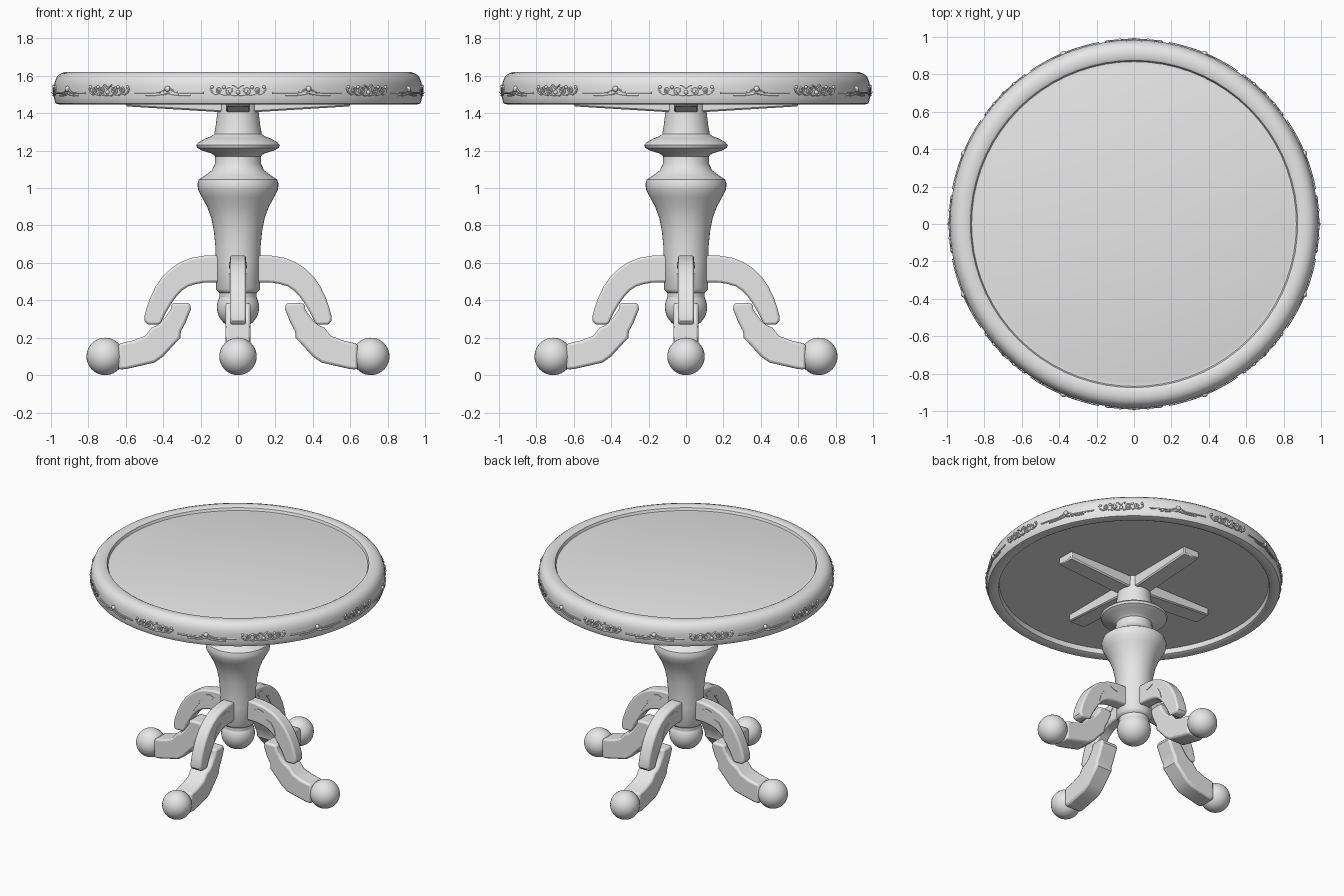
import bpy, bmesh, math
from mathutils import Matrix, Vector

if "Cube" in bpy.data.objects:
    bpy.data.objects.remove(bpy.data.objects["Cube"])

grey = bpy.data.materials.new("plain grey")
grey.diffuse_color = (0.8, 0.8, 0.8, 1)
grey.use_nodes = True
grey.node_tree.nodes["Principled BSDF"].inputs["Base Color"].default_value = grey.diffuse_color


def add(name, data, angle=35):
    ob = bpy.data.objects.new(name, data)
    bpy.context.collection.objects.link(ob)
    data.materials.append(grey)
    bpy.ops.object.select_all(action='DESELECT')
    ob.select_set(True)
    bpy.context.view_layer.objects.active = ob
    if ob.type == 'CURVE':
        bpy.ops.object.convert(target='MESH')
        ob = bpy.context.object
    bpy.ops.object.shade_smooth_by_angle(angle=math.radians(angle))
    return ob


def finish(name, bm, angle=35):
    bmesh.ops.recalc_face_normals(bm, faces=bm.faces)
    me = bpy.data.meshes.new(name)
    bm.to_mesh(me)
    bm.free()
    return add(name, me, angle)


def lathe(name, profile, sides, angle=35):
    """Spin an (r, z) profile that starts and ends on the axis."""
    bm = bmesh.new()
    vs = [bm.verts.new((r, 0, z)) for r, z in profile]
    es = [bm.edges.new(p) for p in zip(vs, vs[1:])]
    bmesh.ops.spin(bm, geom=vs + es, axis=(0, 0, 1), cent=(0, 0, 0),
                   angle=2 * math.pi, steps=sides, use_duplicate=False)
    bmesh.ops.remove_doubles(bm, verts=bm.verts, dist=1e-4)
    return finish(name, bm, angle)


def prism(name, outline, width, turn, bevel=0.0, segs=2):
    """Extrude an (r, z) outline sideways, then turn it around the z axis."""
    bm = bmesh.new()
    f = bm.faces.new([bm.verts.new((r, -width / 2, z)) for r, z in outline])
    ext = bmesh.ops.extrude_face_region(bm, geom=[f])
    bmesh.ops.translate(bm, vec=(0, width, 0),
                        verts=[v for v in ext["geom"] if isinstance(v, bmesh.types.BMVert)])
    bmesh.ops.rotate(bm, verts=bm.verts, matrix=Matrix.Rotation(turn, 3, 'Z'))
    ob = finish(name, bm)
    if bevel:
        m = ob.modifiers.new("bevel", 'BEVEL')
        m.width, m.segments, m.limit_method = bevel, segs, 'ANGLE'
        m.angle_limit = math.radians(40)
    return ob


def ball(name, r, pos):
    bm = bmesh.new()
    bmesh.ops.create_uvsphere(bm, u_segments=32, v_segments=20, radius=r,
                              matrix=Matrix.Translation(pos))
    return finish(name, bm)


# Table top with recessed panel, rounded rim and hollow underside
lathe("table_top", [(0, 1.598), (0.835, 1.598), (0.85, 1.594), (0.868, 1.594), (0.875, 1.612),
                    (0.89, 1.62), (0.925, 1.62), (0.948, 1.613), (0.967, 1.597), (0.979, 1.572),
                    (0.984, 1.545), (0.984, 1.485), (0.98, 1.465), (0.975, 1.452), (0.96, 1.448),
                    (0.92, 1.448), (0.905, 1.455), (0.9, 1.49), (0, 1.49)], 72)

# Turned column
lathe("column", [(0, 1.49), (0.108, 1.49), (0.11, 1.41), (0.118, 1.34), (0.127, 1.29), (0.14, 1.278),
                 (0.175, 1.265), (0.21, 1.245), (0.224, 1.23), (0.218, 1.215), (0.19, 1.2),
                 (0.14, 1.185), (0.122, 1.17), (0.124, 1.13), (0.14, 1.095), (0.175, 1.068),
                 (0.21, 1.045), (0.217, 1.02), (0.213, 0.99), (0.192, 0.95), (0.165, 0.9),
                 (0.143, 0.84), (0.129, 0.77), (0.121, 0.69), (0.118, 0.6), (0.117, 0.46),
                 (0.11, 0.448), (0.1, 0.44), (0.1, 0.41), (0, 0.41)], 40)
ball("column_ball", 0.113, (0, 0, 0.363))

# Outlines of the leg parts in (radius, height)
ARCH = [(0.09, 0.64), (0.17, 0.64), (0.25, 0.627), (0.31, 0.603), (0.36, 0.57), (0.404, 0.527),
        (0.44, 0.475), (0.467, 0.42), (0.487, 0.365), (0.5, 0.315), (0.5, 0.29), (0.485, 0.27),
        (0.415, 0.27), (0.405, 0.295), (0.382, 0.34), (0.353, 0.388), (0.33, 0.42),
        (0.3, 0.452), (0.265, 0.475), (0.225, 0.487), (0.18, 0.495), (0.09, 0.497)]
SHIN = [(0.26, 0.387), (0.355, 0.385), (0.36, 0.35), (0.40, 0.295), (0.428, 0.268), (0.46, 0.255),
        (0.497, 0.21), (0.56, 0.185), (0.64, 0.168), (0.64, 0.03), (0.6, 0.032), (0.52, 0.05),
        (0.444, 0.068), (0.4, 0.1), (0.35, 0.155), (0.308, 0.2), (0.305, 0.235),
        (0.28, 0.28), (0.26, 0.33), (0.25, 0.355)]
LEAF = [(0.265, 0.545), (0.30, 0.53), (0.325, 0.492), (0.337, 0.444), (0.315, 0.475), (0.29, 0.512)]
BUD = [(0.165, 0.59), (0.2, 0.605), (0.245, 0.59), (0.215, 0.575), (0.185, 0.57)]
BEAM = [(0.0, 1.495), (0.6, 1.495), (0.6, 1.437), (0.11, 1.407), (0.0, 1.407)]

for k in range(4):
    a = k * math.pi / 2
    prism(f"leg_arch_{k}", ARCH, 0.086, a, 0.012)
    prism(f"leg_leaf_{k}", LEAF, 0.094, a)
    prism(f"leg_bud_{k}", BUD, 0.094, a)
    prism(f"lower_leg_{k}", SHIN, 0.136, a, 0.014)
    prism(f"support_beam_{k}", BEAM, 0.13, a, 0.008, 1)
    ball(f"foot_ball_{k}", 0.1, (0.71 * math.cos(a), 0.71 * math.sin(a), 0.1))

# Carved scrolls and ribbons around the rim
R = 0.985
carving = bpy.data.curves.new("rim_carving", 'CURVE')
carving.dimensions = '3D'
carving.bevel_depth, carving.bevel_resolution = 0.006, 1
carving.use_fill_caps = True
beads = bmesh.new()


def strand(a0, points):
    """Tube along (arc length, height) points wrapped on the rim."""
    sp = carving.splines.new('POLY')
    sp.points.add(len(points) - 1)
    for p, (u, z) in zip(sp.points, points):
        t = a0 + u / R
        p.co = (R * math.cos(t), R * math.sin(t), z, 1)


def bead(a0, u, z, r):
    t = a0 + u / R
    bmesh.ops.create_uvsphere(beads, u_segments=10, v_segments=6, radius=r, matrix=Matrix.Translation(
        Vector((R * math.cos(t), R * math.sin(t), z))))


def spiral(u, z, r, start, turns):
    n = 14
    return [(u + r * (1 - 0.75 * i / n) * math.cos(start + turns * 2 * math.pi * i / n),
             z + r * (1 - 0.75 * i / n) * math.sin(start + turns * 2 * math.pi * i / n))
            for i in range(n + 1)]


for k in range(8):
    a = k * math.pi / 4
    b = a + math.pi / 8
    bead(a, 0, 1.512, 0.012)
    bead(b, 0, 1.53, 0.016)
    for s in (-1, 1):
        def half(c, pts):
            strand(c, [(s * u, z) for u, z in pts])
        # scroll ornament
        half(a, [(0.0, 1.497), (0.02, 1.494), (0.04, 1.5)] + spiral(0.045, 1.522, 0.022, -1.0, 1.3))
        half(a, [(0.05, 1.5), (0.075, 1.497), (0.095, 1.505)] + spiral(0.1, 1.525, 0.017, -0.6, 1.2))
        half(a, [(0.1, 1.507), (0.12, 1.5), (0.14, 1.512), (0.15, 1.53), (0.14, 1.54)])
        half(a, [(0.0, 1.53), (0.015, 1.545), (0.03, 1.55)])
        bead(a, s * 0.075, 1.54, 0.01)
        bead(a, s * 0.14, 1.54, 0.009)
        # ribbon beside the rosette
        half(b, [(0.01, 1.53), (0.035, 1.518), (0.055, 1.51), (0.1, 1.509), (0.15, 1.509), (0.2, 1.509)])
        half(b, [(0.0, 1.508), (0.03, 1.5), (0.08, 1.495), (0.13, 1.495)])

add("rim_carving", carving, 50)
finish("rim_beads", beads, 50)
